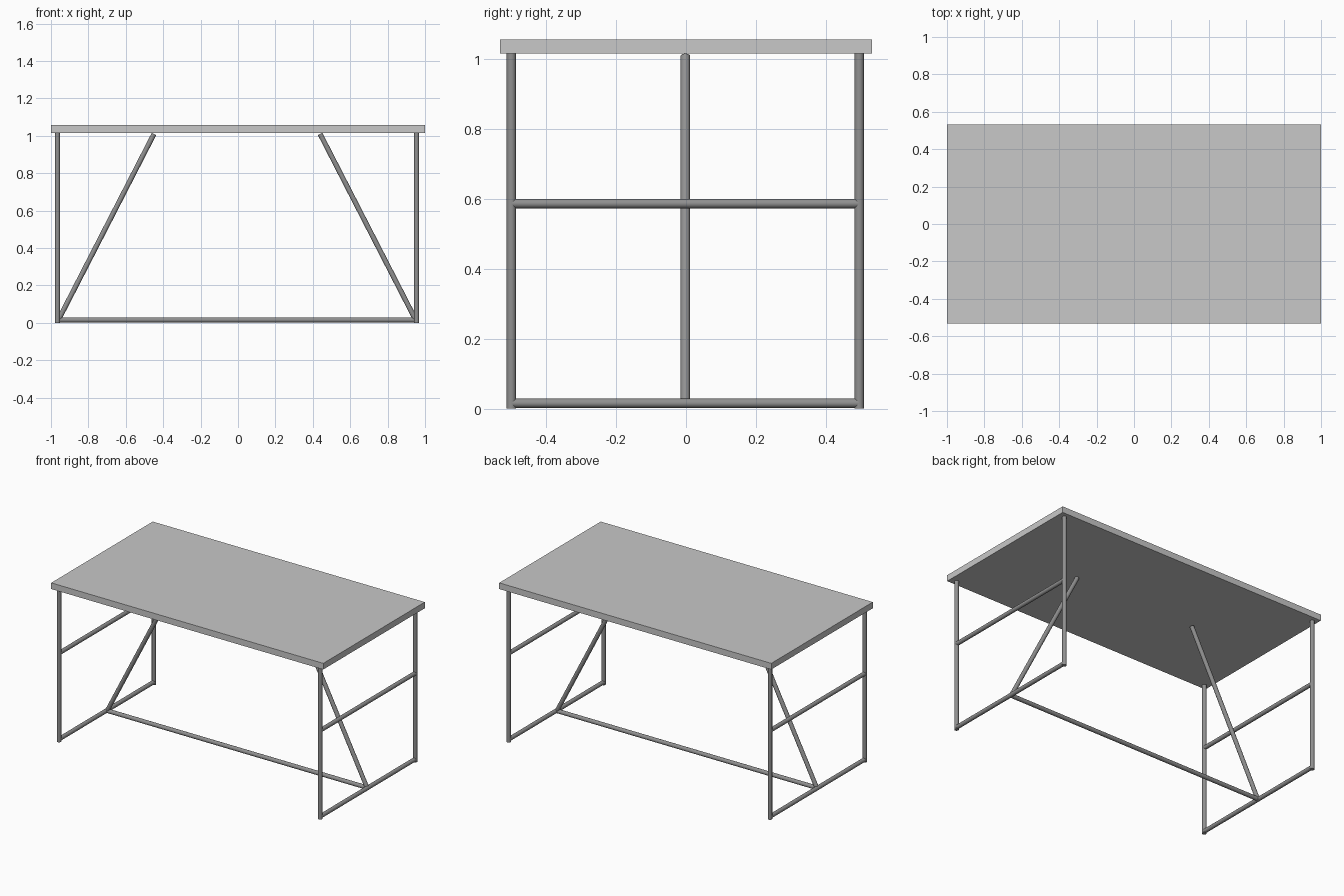
import bpy, math
from mathutils import Vector

if "Cube" in bpy.data.objects:
    bpy.data.objects.remove(bpy.data.objects["Cube"])

R = 0.0135            # tube radius
LX, LY = 0.96, 0.498  # leg positions
OX, OY = -0.005, -0.002  # slight offset of the frame under the top
Z0, ZT = 0.0155, 1.016   # lower rail height, underside of the top


def material(name, value):
    m = bpy.data.materials.new(name)
    m.diffuse_color = (value, value, value, 1)
    m.use_nodes = True
    m.node_tree.nodes["Principled BSDF"].inputs["Base Color"].default_value = m.diffuse_color
    return m


top_mat = material("light grey top", 0.58)
tube_mat = material("dark grey metal", 0.28)


def tube(name, a, b):
    """Smooth cylinder between two points of the frame."""
    off = Vector((OX, OY, 0))
    a, b = Vector(a) + off, Vector(b) + off
    d = b - a
    bpy.ops.mesh.primitive_cylinder_add(vertices=20, radius=R, depth=d.length,
                                        location=(a + b) / 2)
    ob = bpy.context.object
    ob.name = name
    ob.rotation_euler = d.to_track_quat('Z', 'Y').to_euler()
    ob.data.materials.append(tube_mat)
    bpy.ops.object.shade_smooth_by_angle(angle=math.radians(40))


# Table top slab
bpy.ops.mesh.primitive_cube_add(size=1, location=(0, 0, (ZT + 1.057) / 2))
slab = bpy.context.object
slab.name = "table_top"
slab.scale = (2, 1.066, 1.057 - ZT)
slab.data.materials.append(top_mat)

# End frames: two legs, two cross rails and a diagonal brace on each side
for side, s in (("left", -1), ("right", 1)):
    x = s * LX
    for end, t in (("front", -1), ("back", 1)):
        tube(f"{side}_{end}_leg", (x, t * LY, 0), (x, t * LY, ZT))
    for rail, z in (("lower", Z0), ("middle", 0.587)):
        tube(f"{side}_{rail}_rail", (x, -LY, z), (x, LY, z))
    tube(f"{side}_brace", (s * 0.953, 0, Z0 + 0.004), (s * 0.444, 0, 1.01))

# Long floor stretcher joining the end frames
tube("floor_stretcher", (-LX, 0, Z0), (LX, 0, Z0))
